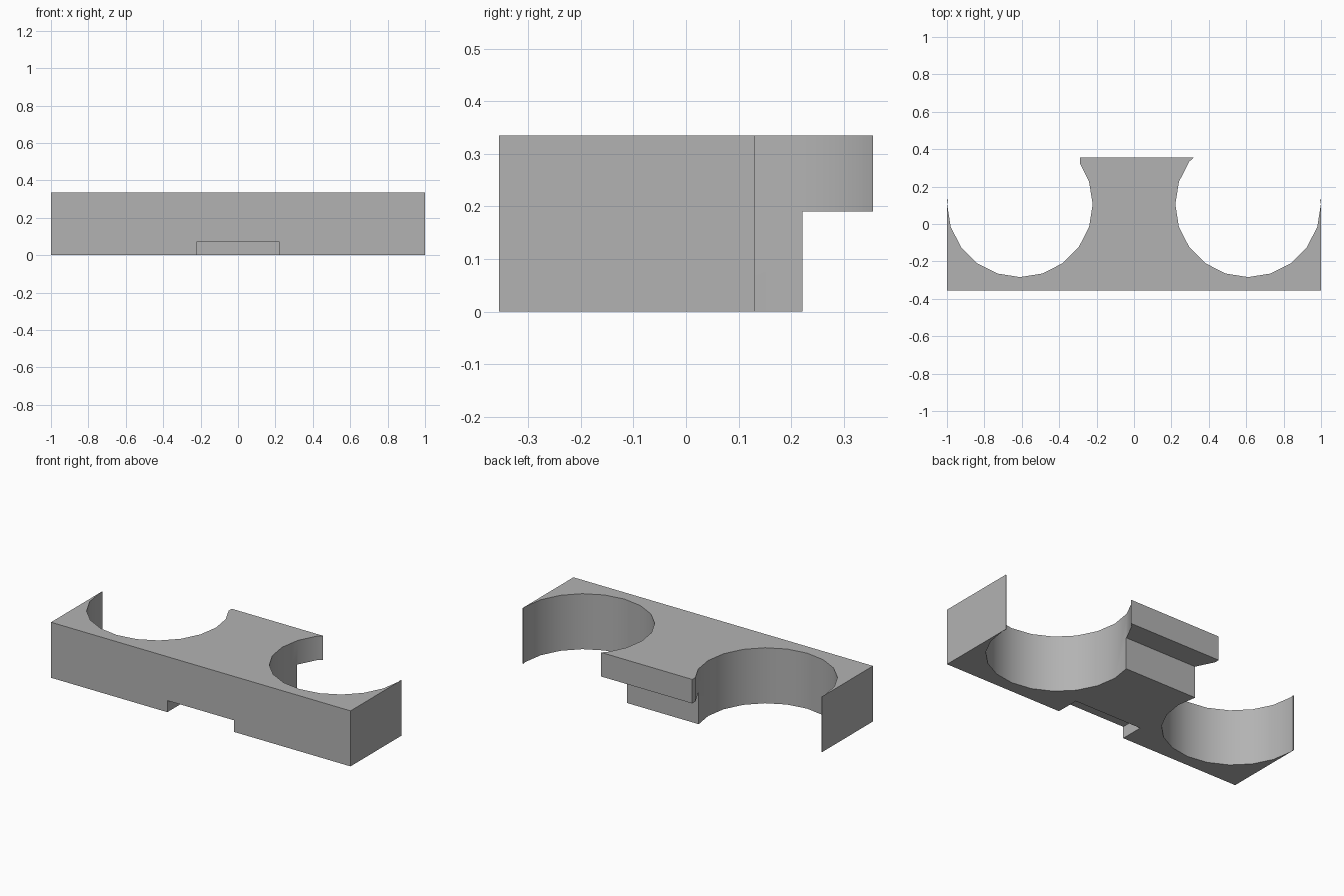
import bpy, bmesh
from math import radians, cos, sin

cube = bpy.data.objects.get("Cube")
if cube:
    bpy.data.objects.remove(cube, do_unlink=True)

FRONT, BACK, HEIGHT = -0.355, 0.355, 0.335
CX, CY, RADIUS, STEP = 0.61, 0.105, 0.389, 18

grey = bpy.data.materials.new("plain_grey")
grey.use_nodes = True
colour = (0.45, 0.45, 0.45, 1)
grey.diffuse_color = colour
grey.node_tree.nodes["Principled BSDF"].inputs["Base Color"].default_value = colour


def prism(name, outline, z0, z1):
    """Extrude a flat outline from z0 to z1."""
    bm = bmesh.new()
    base = bm.faces.new([bm.verts.new((x, y, z0)) for x, y in outline])
    top = bmesh.ops.extrude_face_region(bm, geom=[base])["geom"]
    bmesh.ops.translate(bm, vec=(0, 0, z1 - z0),
                        verts=[v for v in top if isinstance(v, bmesh.types.BMVert)])
    bmesh.ops.recalc_face_normals(bm, faces=bm.faces)
    mesh = bpy.data.meshes.new(name)
    bm.to_mesh(mesh)
    bm.free()
    mesh.materials.append(grey)
    obj = bpy.data.objects.new(name, mesh)
    bpy.context.collection.objects.link(obj)
    return obj


def box(name, x, y0, y1, z0, z1):
    return prism(name, [(-x, y0), (x, y0), (x, y1), (-x, y1)], z0, z1)


def scoop(side, steps):
    """Round hollow from the thin arm tip towards the neck."""
    pts = [(side, 0.131), (side * 0.995, 0.131)]
    for i in range(steps + 1):
        a = radians(-STEP * i)
        pts.append((side * (CX + RADIUS * cos(a)), CY + RADIUS * sin(a)))
    return pts


# Plate outline with two round hollows and a neck at the back
left = scoop(1, 12) + [(0.32, BACK)]
right = scoop(-1, 11) + [(-0.29, 0.325), (-0.29, BACK)]
outline = [(-1, FRONT), (1, FRONT)] + left + right[::-1]
bracket = prism("double_cradle_bracket", outline, 0, HEIGHT)

# Front notch and the step under the back lip
cutters = [box("front_notch", 0.223, -0.5, -0.215, -0.1, 0.07),
           box("back_step", 0.45, 0.221, 0.5, -0.1, 0.19)]
bpy.context.view_layer.objects.active = bracket
for cutter in cutters:
    cutter.hide_render = True
    mod = bracket.modifiers.new(cutter.name, "BOOLEAN")
    mod.operation = "DIFFERENCE"
    mod.solver = "EXACT"
    mod.object = cutter
    bpy.ops.object.modifier_apply(modifier=mod.name)
    bpy.data.objects.remove(cutter, do_unlink=True)

# Smooth hollows, sharp edges
bpy.ops.object.select_all(action="DESELECT")
bracket.select_set(True)
bpy.ops.object.shade_smooth_by_angle(angle=radians(30))
